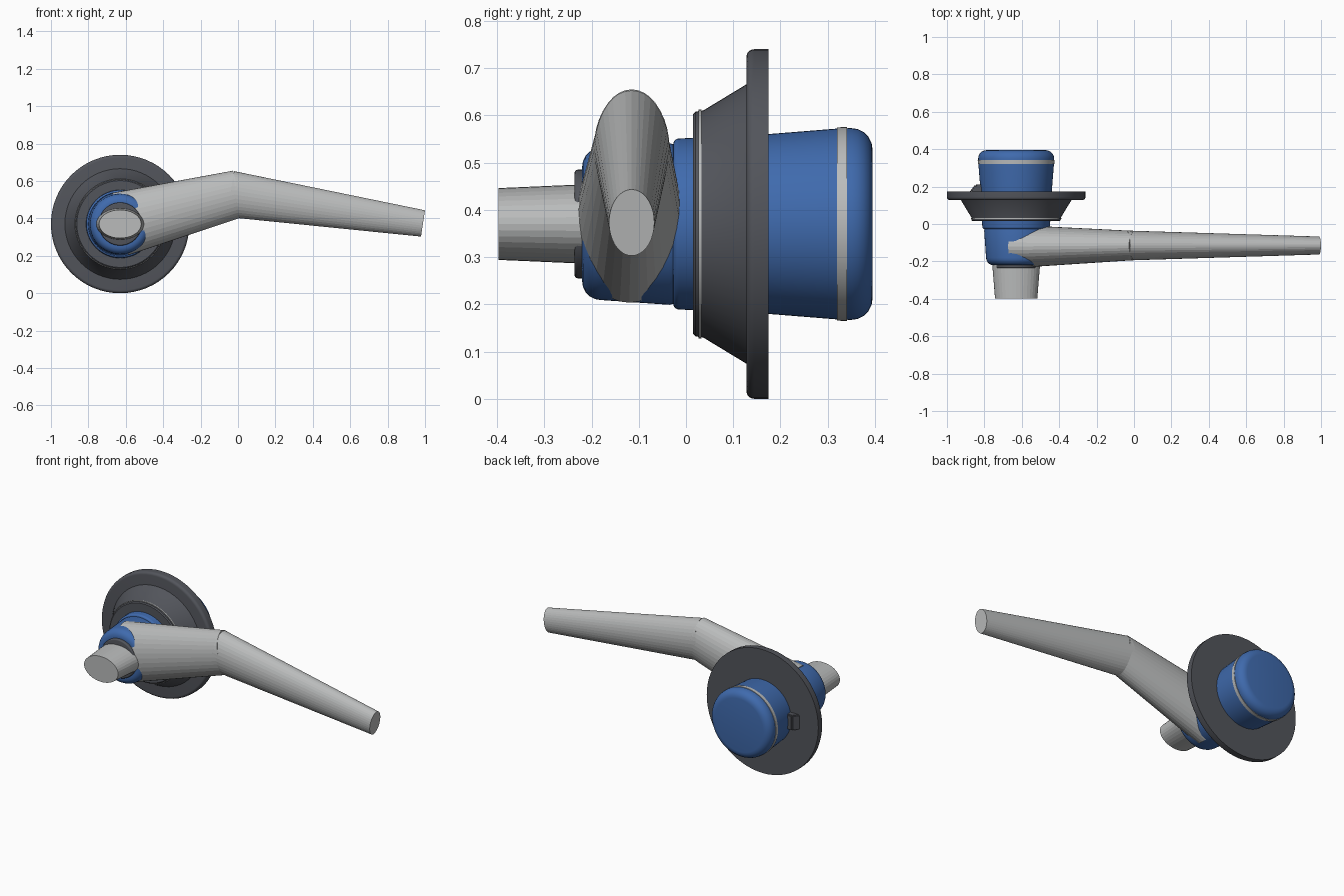
import bpy, bmesh, math
from mathutils import Matrix, Vector

cube = bpy.data.objects.get("Cube")
if cube:
    bpy.data.objects.remove(cube)

AXIS_X, AXIS_Z = -0.63, 0.37   # turning axis of all round parts, along y


def material(name, rgb):
    m = bpy.data.materials.new(name)
    m.use_nodes = True
    m.diffuse_color = (*rgb, 1)
    m.node_tree.nodes["Principled BSDF"].inputs["Base Color"].default_value = (*rgb, 1)
    return m


BLUE = material("blue", (0.05, 0.145, 0.42))
DARK = material("dark grey", (0.085, 0.09, 0.105))
GREY = material("light grey", (0.49, 0.5, 0.5))


def finish(bm, name, mat, smooth=None):
    bmesh.ops.recalc_face_normals(bm, faces=bm.faces)
    me = bpy.data.meshes.new(name)
    bm.to_mesh(me)
    bm.free()
    ob = bpy.data.objects.new(name, me)
    bpy.context.collection.objects.link(ob)
    me.materials.append(mat)
    if smooth:
        bpy.ops.object.select_all(action="DESELECT")
        ob.select_set(True)
        bpy.context.view_layer.objects.active = ob
        bpy.ops.object.shade_smooth_by_angle(angle=math.radians(smooth))
    return ob


def loft(bm, rings):
    """Bridge rings of vertices and cap both ends."""
    n = len(rings[0])
    for a, b in zip(rings, rings[1:]):
        for i in range(n):
            j = (i + 1) % n
            bm.faces.new((a[i], a[j], b[j], b[i]))
    bm.faces.new(rings[0])
    bm.faces.new(rings[-1])


def turned(name, profile, mat, sides=64):
    """Solid of revolution from (y, radius) pairs."""
    bm = bmesh.new()
    angles = [math.tau * i / sides for i in range(sides)]
    loft(bm, [[bm.verts.new((AXIS_X + r * math.cos(a), y, AXIS_Z + r * math.sin(a)))
               for a in angles] for y, r in profile])
    return finish(bm, name, mat, 35)


def tapered(name, start, end, size_a, size_b, side, mat, sides=36):
    """Elliptical cone; sizes are half widths along side and across it."""
    bm = bmesh.new()
    start, end, side = Vector(start), Vector(end), Vector(side)
    across = (end - start).cross(side).normalized()
    rings = []
    for centre, (u, v) in ((start, size_a), (end, size_b)):
        rings.append([bm.verts.new(centre + side * u * math.cos(math.tau * i / sides)
                                   + across * v * math.sin(math.tau * i / sides))
                      for i in range(sides)])
    loft(bm, rings)
    return finish(bm, name, mat)


def fillet(y, r, radius, turn, steps=5):
    """Rounded corner points; turn +1 closes towards +y, -1 opens from -y."""
    pts = [(y + turn * radius * math.sin(t), r - radius + radius * math.cos(t))
           for t in (math.pi / 2 * i / steps for i in range(steps + 1))]
    return pts if turn > 0 else pts[::-1]


# Round housing and flange
turned("front_housing",
       fillet(-0.18, 0.161, 0.04, -1) + [(-0.035, 0.171)]
       + fillet(-0.015, 0.181, 0.012, -1) + [(0.03, 0.183)], BLUE)
turned("flange_cone", [(0.015, 0.232), (0.02, 0.238), (0.036, 0.24), (0.13, 0.297)], DARK)
turned("flange_seal", [(0.026, 0.242), (0.033, 0.242)], GREY)
turned("flange_disc", fillet(0.144, 0.37, 0.016, -1) + [(0.175, 0.37)], DARK)
turned("rear_housing", [(0.17, 0.19), (0.32, 0.202)] + fillet(0.35, 0.203, 0.045, 1), BLUE)
turned("rear_band", [(0.32, 0.2045), (0.341, 0.2055)], GREY)

# Collar and oval thumb knob
turned("knob_collar", fillet(-0.229, 0.115, 0.007, -1) + [(-0.21, 0.115)], DARK)
tapered("thumb_knob", (AXIS_X, -0.215, AXIS_Z), (AXIS_X, -0.397, AXIS_Z),
        (0.128, 0.084), (0.113, 0.076), (1, 0, 0), GREY)

# Bent lever
tapered("lever_inner", (AXIS_X, -0.12, AXIS_Z), (0.005, -0.115, 0.533),
        (0.115, 0.172), (0.078, 0.126), (0, 1, 0), GREY)
tapered("lever_outer", (-0.04, -0.115, 0.53), (0.989, -0.115, 0.373),
        (0.08, 0.124), (0.048, 0.071), (0, 1, 0), GREY)

# Wedge clip behind the flange
bm = bmesh.new()
bmesh.ops.create_cube(bm, size=1, matrix=Matrix.Translation((-0.835, 0.19, AXIS_Z))
                      @ Matrix.Diagonal((0.09, 0.04, 0.09, 1)))
for v in bm.verts:
    if v.co.x < -0.85 and v.co.y > 0.19:
        v.co.x += 0.03
bmesh.ops.bevel(bm, geom=bm.edges[:], offset=0.006, segments=2, affect="EDGES")
finish(bm, "rear_clip", DARK, 35)
